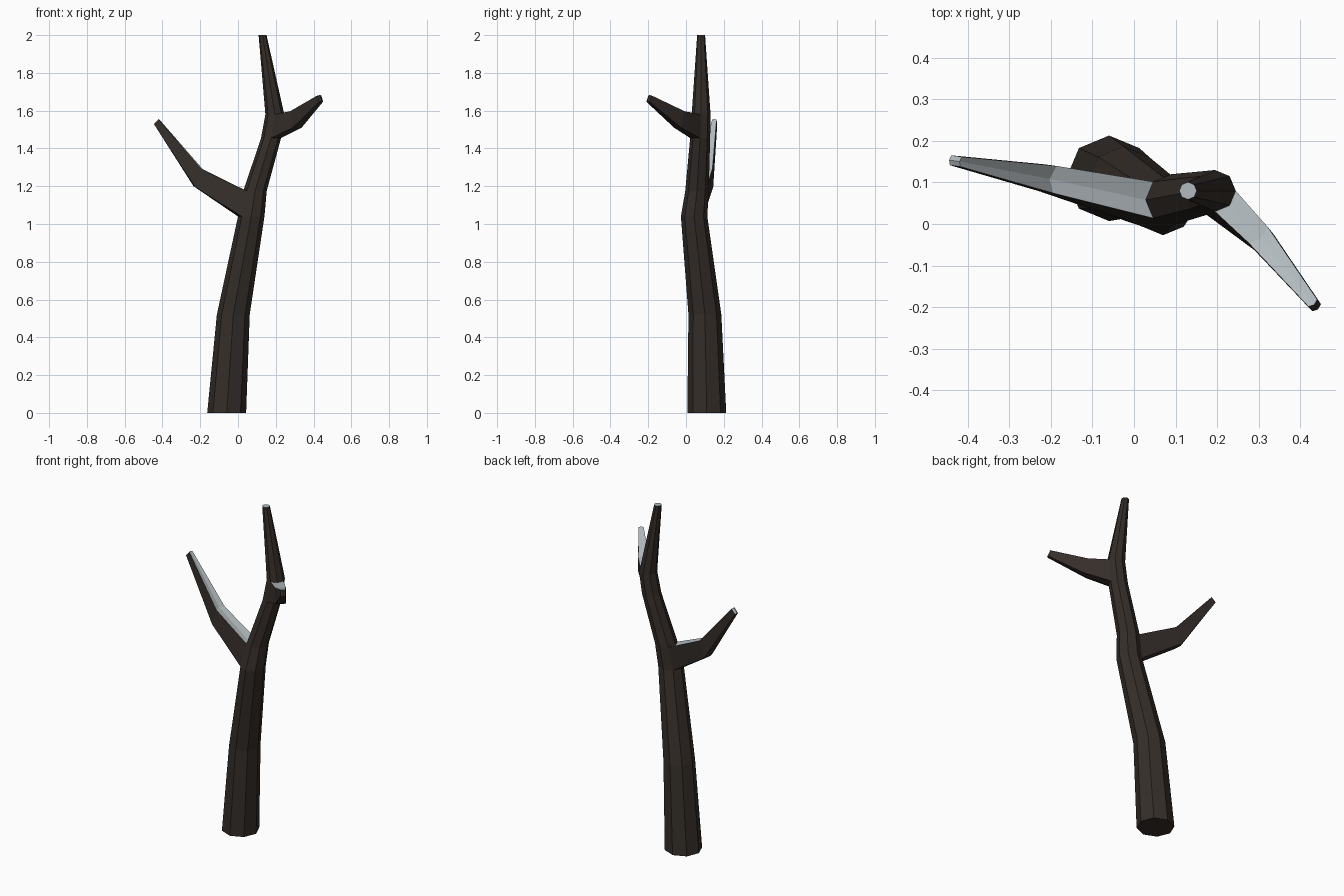
import bpy, bmesh, math
from mathutils import Vector

if "Cube" in bpy.data.objects:
    bpy.data.objects.remove(bpy.data.objects["Cube"])

SIDES = 8
bm = bmesh.new()


def trunk_ring(x, y, z, r):
    return [bm.verts.new((x + r * math.cos(math.tau * i / SIDES),
                          y + r * math.sin(math.tau * i / SIDES), z))
            for i in range(SIDES)]


def branch_ring(center, direction, width, height):
    """Six-sided section: three bottom verts, then three top verts reversed."""
    c, d = Vector(center), Vector(direction).normalized()
    s = Vector((0, 0, 1)).cross(d).normalized()
    n = d.cross(s)

    def vert(k, up):
        bulge = 0.1 * width * (1 - 2 * abs(k))
        return bm.verts.new(c + s * k * width / 2 + n * up * height / 2 + d * bulge)
    return [vert(k, -1) for k in (-1, 0, 1)] + [vert(k, 1) for k in (1, 0, -1)]


def bridge(a, b, skip=()):
    for i in range(len(a)):
        if i not in skip:
            j = (i + 1) % len(a)
            bm.faces.new((a[i], a[j], b[j], b[i]))


def branch(low, high, cols, sections):
    """Grow a branch out of two neighbouring trunk faces."""
    ring = [low[i] for i in cols] + [high[i] for i in reversed(cols)]
    for sec in sections:
        nxt = branch_ring(*sec)
        bridge(ring, nxt)
        ring = nxt
    bm.faces.new((ring[0], ring[1], ring[4], ring[5]))
    bm.faces.new((ring[1], ring[2], ring[3], ring[4]))


# Trunk: x, y, z, radius
rings = [trunk_ring(*p) for p in (
    (-0.06, 0.11, 0.0, 0.103),
    (-0.025, 0.10, 0.52, 0.087),
    (0.07, 0.043, 1.04, 0.07),
    (0.09, 0.058, 1.175, 0.062),
    (0.175, 0.075, 1.455, 0.053),
    (0.195, 0.08, 1.58, 0.05),
    (0.13, 0.08, 2.0, 0.021))]
openings = {2: (3, 4), 4: (6, 7)}
for i in range(len(rings) - 1):
    bridge(rings[i], rings[i + 1], openings.get(i, ()))
bm.faces.new(rings[0])
bm.faces.new(rings[-1])

# Left and right branches
branch(rings[2], rings[3], (3, 4, 5), (
    ((-0.213, 0.11, 1.245), (-0.93, 0.12, 0.32), 0.066, 0.10),
    ((-0.431, 0.152, 1.541), (-0.7, 0.1, 0.7), 0.024, 0.036)))
branch(rings[4], rings[5], (6, 7, 0), (
    ((0.31, -0.04, 1.555), (0.6, -0.75, 0.25), 0.06, 0.09),
    ((0.437, -0.198, 1.665), (0.58, -0.7, 0.4), 0.027, 0.036)))

bmesh.ops.recalc_face_normals(bm, faces=bm.faces)
bm.normal_update()

# Snow settles on upward-facing faces
for f in bm.faces:
    f.material_index = 1 if f.normal.z > 0.5 else 0

mesh = bpy.data.meshes.new("dead_tree")
bm.to_mesh(mesh)
bm.free()
for name, color in (("bark", (0.035, 0.027, 0.022, 1)),
                    ("snow", (0.45, 0.50, 0.52, 1))):
    mat = bpy.data.materials.new(name)
    mat.diffuse_color = color
    mat.use_nodes = True
    mat.node_tree.nodes["Principled BSDF"].inputs["Base Color"].default_value = mat.diffuse_color
    mesh.materials.append(mat)
tree = bpy.data.objects.new("dead_tree", mesh)
bpy.context.collection.objects.link(tree)
